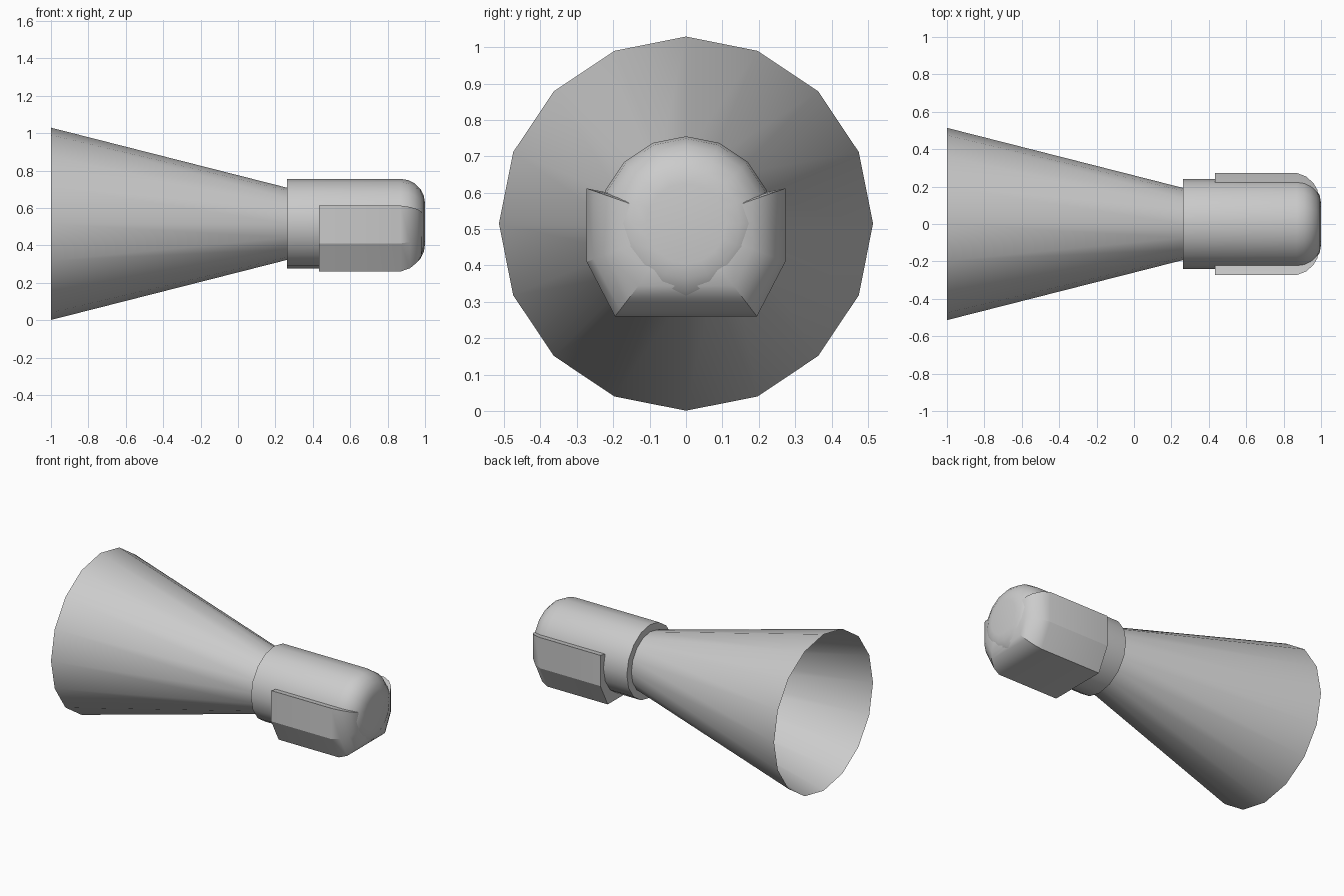
import bpy, bmesh
from math import sin, cos, pi, radians

if "Cube" in bpy.data.objects:
    bpy.data.objects.remove(bpy.data.objects["Cube"], do_unlink=True)

AXIS_Z = 0.515
SIDES = 16

grey = bpy.data.materials.new("plain grey")
grey.use_nodes = True
grey.diffuse_color = (0.6, 0.6, 0.6, 1)
grey.node_tree.nodes["Principled BSDF"].inputs["Base Color"].default_value = (0.6, 0.6, 0.6, 1)


def loft(name, section, stations, close_start, close_end, angle):
    """Sweep a (y, z) section along x; each station is (x, scale)."""
    bm = bmesh.new()
    rings = [[bm.verts.new((x, y * s, AXIS_Z + z * s)) for y, z in section]
             for x, s in stations]
    n = len(section)
    for a, b in zip(rings, rings[1:]):
        for i in range(n):
            j = (i + 1) % n
            bm.faces.new((a[i], a[j], b[j], b[i]))
    if close_start:
        bm.faces.new(rings[0][::-1])
    if close_end:
        bm.faces.new(rings[-1])
    bmesh.ops.recalc_face_normals(bm, faces=bm.faces)
    mesh = bpy.data.meshes.new(name)
    bm.to_mesh(mesh)
    bm.free()
    mesh.materials.append(grey)
    obj = bpy.data.objects.new(name, mesh)
    bpy.context.collection.objects.link(obj)
    bpy.ops.object.select_all(action='DESELECT')
    obj.select_set(True)
    bpy.context.view_layer.objects.active = obj
    bpy.ops.object.shade_smooth_by_angle(angle=radians(angle))
    return obj


circle = [(cos(2 * pi * i / SIDES), sin(2 * pi * i / SIDES)) for i in range(SIDES)]

# Flared cone, open at its wide end
loft("flared_cone", circle, [(-1, 0.514), (0.262, 0.193)], False, False, 30)

# Cylindrical body with a rounded nose
nose = [(0.87 + 0.13 * sin(t * pi / 10), 0.11 + 0.13 * cos(t * pi / 10)) for t in range(6)]
loft("body", circle, [(0.262, 0.24)] + nose, True, True, 30)

# Angular casing around the underside, tapering into the nose
half = [(0.195, -0.255), (0.273, -0.105), (0.273, 0.097), (0.2, 0.082)]
casing = half + [(-y, z) for y, z in reversed(half)]
taper = [(0.432, 1), (0.87, 1), (0.92, 0.93), (0.96, 0.8), (0.98, 0.67), (0.99, 0.5)]
loft("casing", casing, taper, True, True, 25)
